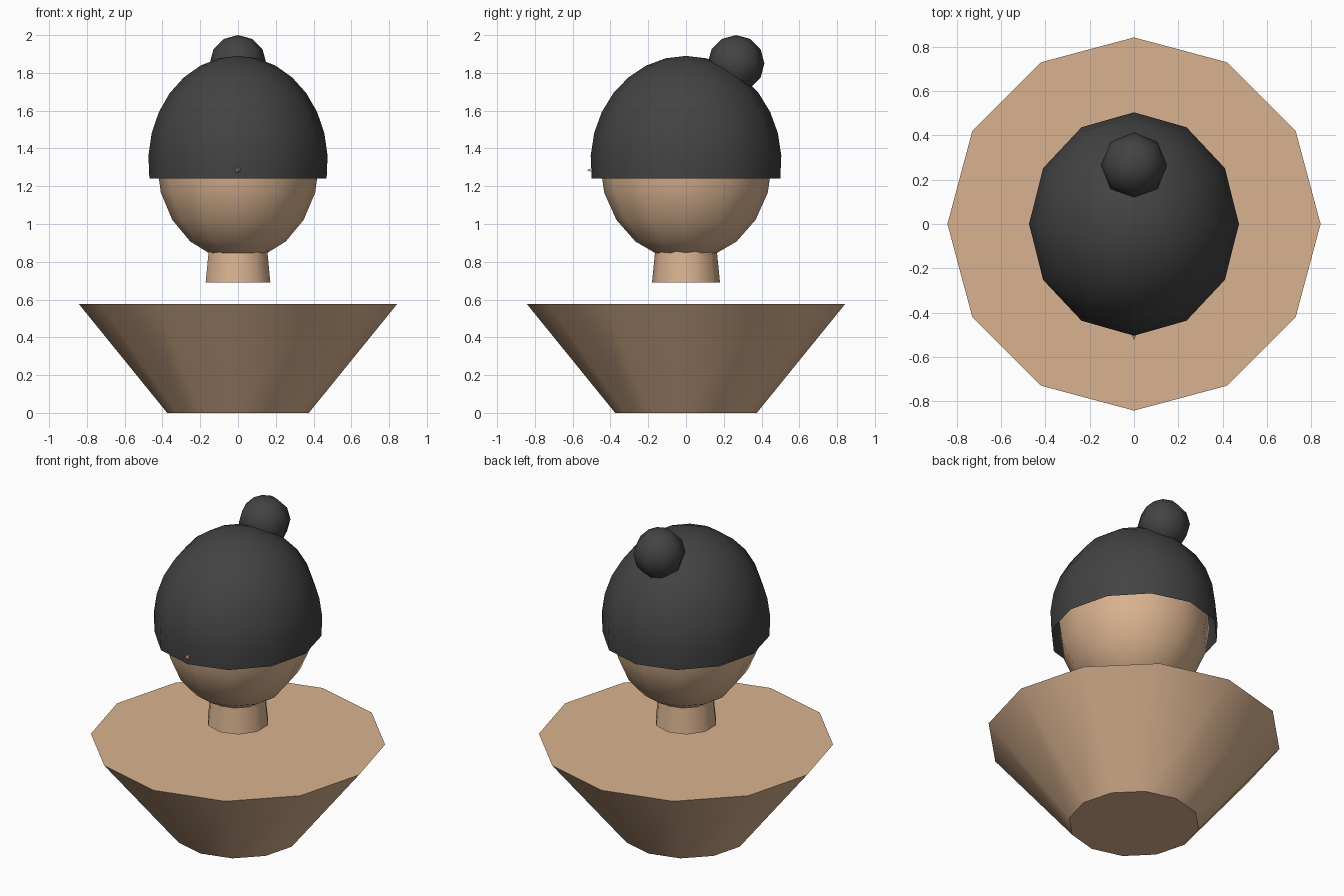
import bpy, bmesh, math
from math import sin, cos, pi

if "Cube" in bpy.data.objects:
    bpy.data.objects.remove(bpy.data.objects["Cube"])


def material(name, rgb):
    m = bpy.data.materials.new(name)
    m.diffuse_color = (*rgb, 1)
    m.use_nodes = True
    m.node_tree.nodes["Principled BSDF"].inputs["Base Color"].default_value = m.diffuse_color
    return m


SKIN = material("skin", (0.70, 0.45, 0.28))
HAIR = material("charcoal hair", (0.056, 0.056, 0.056))


def lathe(name, profile, sides, mat, centre=(0, 0, 0), stretch=1.0, phase=0.0, caps=True):
    """Revolve (radius, z) points about z; stretch widens the y direction."""
    bm = bmesh.new()
    rings = []
    for r, z in profile:
        if r < 1e-4:
            rings.append([bm.verts.new((0, 0, z))])
        else:
            rings.append([bm.verts.new((r * cos(phase + 2 * pi * i / sides),
                                        r * stretch * sin(phase + 2 * pi * i / sides), z))
                          for i in range(sides)])
    for a, b in zip(rings, rings[1:]):
        for i in range(sides):
            j = (i + 1) % sides
            quad = [a[i % len(a)], a[j % len(a)], b[j % len(b)], b[i % len(b)]]
            bm.faces.new(list(dict.fromkeys(quad)))
    if caps:
        if len(rings[0]) > 1:
            bm.faces.new(rings[0][::-1])
        if len(rings[-1]) > 1:
            bm.faces.new(rings[-1])
    mesh = bpy.data.meshes.new(name)
    bm.to_mesh(mesh)
    bm.free()
    mesh.materials.append(mat)
    ob = bpy.data.objects.new(name, mesh)
    bpy.context.collection.objects.link(ob)
    ob.location = centre
    bpy.ops.object.select_all(action='DESELECT')
    ob.select_set(True)
    bpy.context.view_layer.objects.active = ob
    bpy.ops.object.shade_smooth_by_angle(angle=math.radians(50))
    return ob


def arc(radius, height, steps, start=pi, end=0.0):
    """Profile from polar angle start to end, measured from the top."""
    angles = [start + (end - start) * i / steps for i in range(steps + 1)]
    return [(radius * sin(t), height * cos(t)) for t in angles]


# Flared shoulders
lathe("torso", [(0.375, 0), (0.843, 0.577)], 12, SKIN)

# Neck, floating above the torso
lathe("neck", [(0.18, 0.69), (0.15, 0.99)], 10, SKIN, phase=pi / 2)

# Head
lathe("head", arc(0.43, 0.52, 10), 12, SKIN, (0, 0, 1.328), stretch=1.06)

# Hair: open dome reaching a little below its widest line
lathe("hair", arc(0.475, 0.562, 8, start=0.55 * pi), 12, HAIR, (0, 0, 1.328),
      stretch=1.064, caps=False)

# Bun at the back of the crown
lathe("bun", arc(0.15, 0.15, 6), 8, HAIR, (0, 0.265, 1.85))

# Pointed nose, its tip just clearing the hair
nose = lathe("nose", [(0.06, 0), (0, 0.105)], 4, SKIN, (0, -0.42, 1.285), phase=pi / 4)
nose.rotation_euler = (pi / 2, 0, 0)
